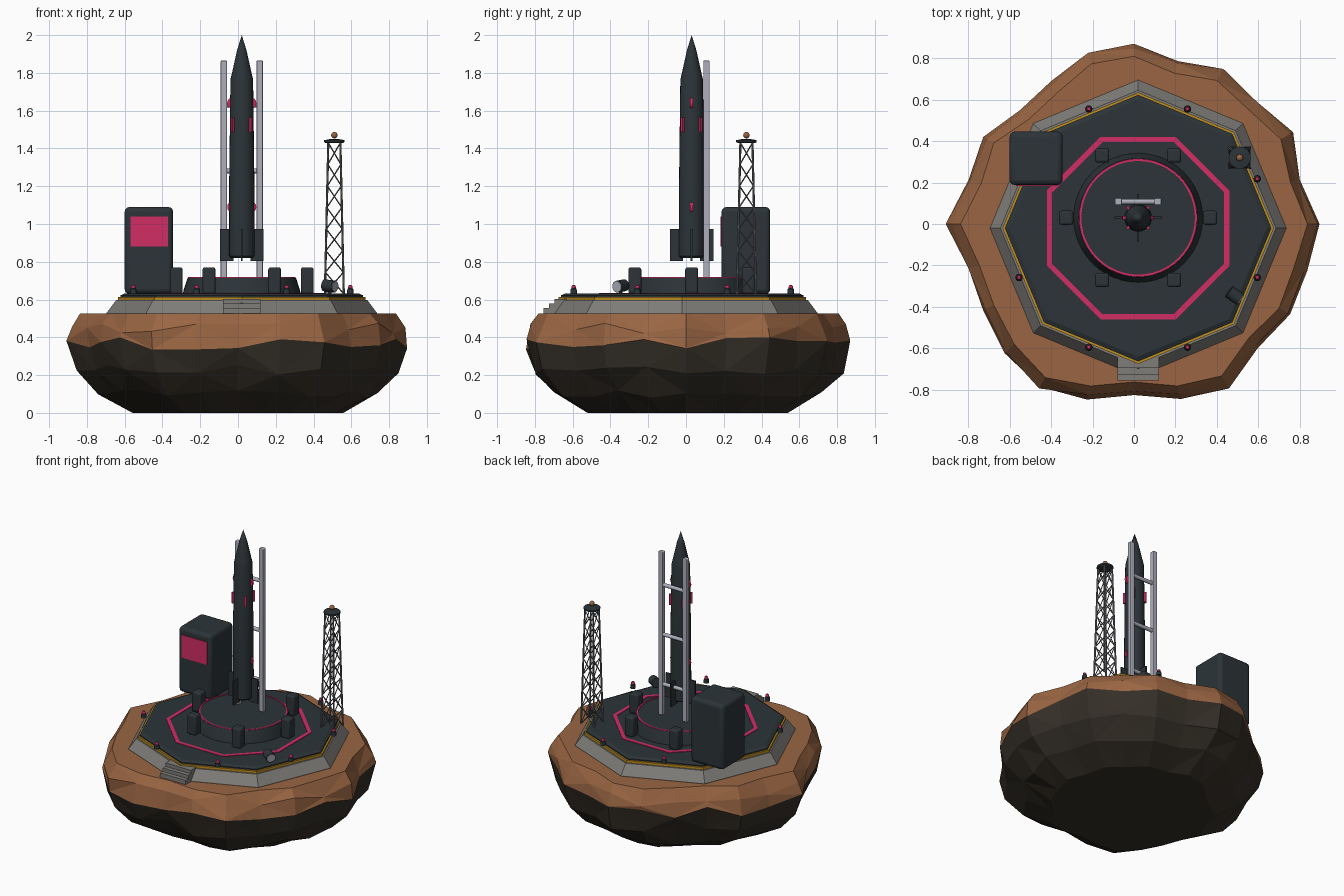
import bpy, bmesh, math, random
from mathutils import Vector

cube = bpy.data.objects.get("Cube")
if cube:
    bpy.data.objects.remove(cube, do_unlink=True)
random.seed(4)


def material(name, r, g, b):
    m = bpy.data.materials.new(name)
    m.use_nodes = True
    m.diffuse_color = (r, g, b, 1)
    bsdf = next(n for n in m.node_tree.nodes if n.type == 'BSDF_PRINCIPLED')
    bsdf.inputs["Base Color"].default_value = (r, g, b, 1)
    return m


CLAY = material("clay brown", .32, .13, .055)
ROCK = material("dark rock", .035, .028, .02)
DARK = material("dark slate", .025, .034, .039)
PINK = material("magenta", .64, .026, .13)
STONE = material("grey stone", .21, .205, .19)
GOLD = material("gold", .5, .26, .015)
SILVER = material("silver", .42, .43, .5)
STEEL = material("tower steel", .14, .145, .16)


def finish(name, bm, mats, loc=(0, 0, 0), smooth=False, bevel=0):
    bmesh.ops.recalc_face_normals(bm, faces=bm.faces)
    mesh = bpy.data.meshes.new(name)
    bm.to_mesh(mesh)
    bm.free()
    ob = bpy.data.objects.new(name, mesh)
    bpy.context.collection.objects.link(ob)
    ob.location = loc
    for m in mats:
        mesh.materials.append(m)
    if bevel:
        mod = ob.modifiers.new("Bevel", 'BEVEL')
        mod.width, mod.segments = bevel, 3
    if smooth:
        bpy.ops.object.select_all(action='DESELECT')
        ob.select_set(True)
        bpy.context.view_layer.objects.active = ob
        bpy.ops.object.shade_smooth_by_angle(angle=math.radians(35))
    return ob


def box(name, loc, size, mat, bevel=0, turn=0):
    bm = bmesh.new()
    bmesh.ops.create_cube(bm, size=1)
    bmesh.ops.scale(bm, vec=size, verts=bm.verts)
    ob = finish(name, bm, [mat], loc, bevel > 0, bevel)
    ob.rotation_euler.z = turn
    return ob


def lathe(name, profile, sides, loc, mat, start=0, ring=False, smooth=True):
    """Turn (radius, height) points round z; ring closes the profile on itself."""
    bm = bmesh.new()
    loops = []
    for r, z in profile:
        count = 1 if r == 0 else sides
        angles = [start + math.tau * i / sides for i in range(count)]
        loops.append([bm.verts.new((r * math.cos(a), r * math.sin(a), z)) for a in angles])
    pairs = list(zip(loops, loops[1:]))
    if ring:
        pairs.append((loops[-1], loops[0]))
    for low, high in pairs:
        for i in range(sides):
            j = (i + 1) % sides
            quad = [low[i % len(low)], low[j % len(low)], high[j % len(high)], high[i % len(high)]]
            bm.faces.new(list(dict.fromkeys(quad)))
    if not ring:
        for loop in (loops[0], loops[-1]):
            if len(loop) > 1:
                bm.faces.new(loop)
    return finish(name, bm, [mat], loc, smooth)


def add_rod(bm, a, b, r, sides=6):
    a, b = Vector(a), Vector(b)
    made = bmesh.ops.create_cone(bm, cap_ends=True, segments=sides, radius1=r, radius2=r,
                                 depth=(b - a).length)["verts"]
    bmesh.ops.rotate(bm, verts=made, matrix=(b - a).to_track_quat('Z', 'Y').to_matrix())
    bmesh.ops.translate(bm, verts=made, vec=(a + b) / 2)


def rod(name, a, b, r, mat, sides=16):
    bm = bmesh.new()
    add_rod(bm, a, b, r, sides)
    return finish(name, bm, [mat], smooth=True)


# Floating rock: an irregular outline, scaled ring by ring
OUTLINE = [.9, .84, .88, .84, .86, .81, .87, .86, .79, .77, .84, .82,
           .9, .83, .84, .88, .92, .87, .82, .87, .91, .84, .87, .86]
N = len(OUTLINE)
bm = bmesh.new()
rings = []
for factor, z, wobble in ((.62, 0, 0), (.83, .1, .02), (.96, .23, .03), (1, .37, .035),
                          (.99, .45, .03), (.93, .525, 0)):
    ring = []
    for i, radius in enumerate(OUTLINE):
        a = math.tau * i / N
        r = radius * factor * (1 + random.uniform(-.6, .3) * wobble)
        ring.append(bm.verts.new((r * math.cos(a), r * math.sin(a),
                                  z + random.uniform(-1, 1) * wobble)))
    rings.append(ring)
for level, (low, high) in enumerate(zip(rings, rings[1:])):
    for i in range(N):
        j = (i + 1) % N
        if (i + level) % 2:
            tris = ((low[i], low[j], high[j]), (low[i], high[j], high[i]))
        else:
            tris = ((low[i], low[j], high[i]), (low[j], high[j], high[i]))
        for t in tris:
            bm.faces.new(t).material_index = 1 if level < 3 else 0
bm.faces.new(rings[0]).material_index = 1
bm.faces.new(rings[-1])
finish("floating_rock", bm, [CLAY, ROCK])

# Octagonal platform
PAD = (.02, -.02, 0)
lathe("stone_base", [(.715, .5), (.715, .53), (.665, .597)], 8, PAD, STONE, smooth=False)
lathe("gold_trim", [(.655, .59), (.655, .614)], 8, PAD, GOLD, smooth=False)
lathe("landing_pad", [(.643, .6), (.643, .622), (.62, .632)], 8, PAD, DARK, smooth=False)
lathe("pad_stripe", [(.476, .63), (.476, .636), (.449, .636), (.449, .63)], 8, PAD, PINK,
      start=math.pi / 8, ring=True, smooth=False)
for i in range(3):
    top = .555 + .024 * i
    box("front_step", (.02, -.69 + .015 * i, (top + .5) / 2),
        (.2, .13 - .03 * i, top - .5), STONE)

# Edge beacons
for i in range(8):
    a = math.pi / 8 + math.tau * i / 8
    spot = (PAD[0] + .622 * math.cos(a), PAD[1] + .622 * math.sin(a), .63)
    lathe("beacon_base", [(.018, 0), (.016, .025), (.01, .032)], 12, spot, DARK)
    lathe("beacon_lamp", [(.012, .03), (.012, .038), (.008, .045), (0, .048)], 12, spot, PINK)

# Launch table with clamps
CX, CY = .02, .03
lathe("launch_table", [(.312, .63), (.308, .65), (.287, .715)], 48, (CX, CY, 0), DARK)
lathe("table_stripe", [(.286, .713), (.284, .719), (.274, .719), (.274, .713)], 48,
      (CX, CY, 0), PINK, ring=True)
for i in range(6):
    a = math.tau * i / 6
    box("table_clamp", (CX + .347 * math.cos(a), CY + .347 * math.sin(a), .7),
        (.068, .068, .14), DARK, .012)

# Rocket
lathe("rocket_body", [(.058, .82), (.067, .83), (.067, 1.2), (.06, 1.765), (.054, 1.79),
                      (.025, 1.92), (0, 2)], 24, (CX, CY, 0), DARK)
for i in range(4):
    a = math.tau * i / 4
    box("rocket_fin", (CX + .08 * math.cos(a), CY + .08 * math.sin(a), .888),
        (.07, .01, .17), DARK, turn=a)
    a += math.pi / 4
    box("rocket_marker", (CX + .064 * math.cos(a), CY + .064 * math.sin(a), 1.525),
        (.022, .014, .075), PINK, turn=a)
for side in (-1, 1):
    for z in (1.09, 1.64):
        x = CX + side * .045
        rod("rocket_side_disc", (x, CY - .008, z), (x, CY + .008, z), .032, PINK)

# Gantry: two rails and rungs
for x in (-.095, .095):
    box("gantry_rail", (CX + x, .108, 1.29), (.033, .033, 1.15), SILVER, .005)
for z in (.93, 1.28, 1.63):
    rod("gantry_rung", (CX - .095, .108, z), (CX + .095, .108, z), .013, SILVER)

# Control building
box("control_building", (-.472, .317, .86), (.256, .258, .46), DARK, .025)
box("building_screen", (-.47, .187, .96), (.2, .008, .16), PINK)

# Lattice tower
TX, TY = .51, .32
bm = bmesh.new()
LEVELS = 7


def corner(k, level):
    t = level / LEVELS
    half = .05 - .018 * t
    sx, sy = ((1, 1), (-1, 1), (-1, -1), (1, -1))[k % 4]
    return (sx * half, sy * half, .63 + .8 * t)


for k in range(4):
    add_rod(bm, corner(k, 0), corner(k, LEVELS), .006)
    for level in range(LEVELS):
        add_rod(bm, corner(k, level), corner(k + 1, level + 1), .0035, 4)
        add_rod(bm, corner(k + 1, level), corner(k, level + 1), .0035, 4)
finish("tower_lattice", bm, [STEEL], (TX, TY, 0))
lathe("tower_cap", [(.045, 1.428), (.054, 1.434), (.054, 1.444), (.02, 1.45)], 16,
      (TX, TY, 0), DARK)
bm = bmesh.new()
bmesh.ops.create_uvsphere(bm, u_segments=16, v_segments=8, radius=.017)
finish("tower_lamp", bm, [CLAY], (TX, TY, 1.47), True)

# Floodlight
aim = Vector((.8, -.55, -.1)).normalized()
centre = Vector((.485, -.345, .672))
rod("floodlight_body", centre - aim * .033, centre + aim * .033, .032, DARK)
rod("floodlight_lens", centre + aim * .032, centre + aim * .037, .028, SILVER)
rod("floodlight_stand", (.485, -.345, .63), centre, .01, DARK)
